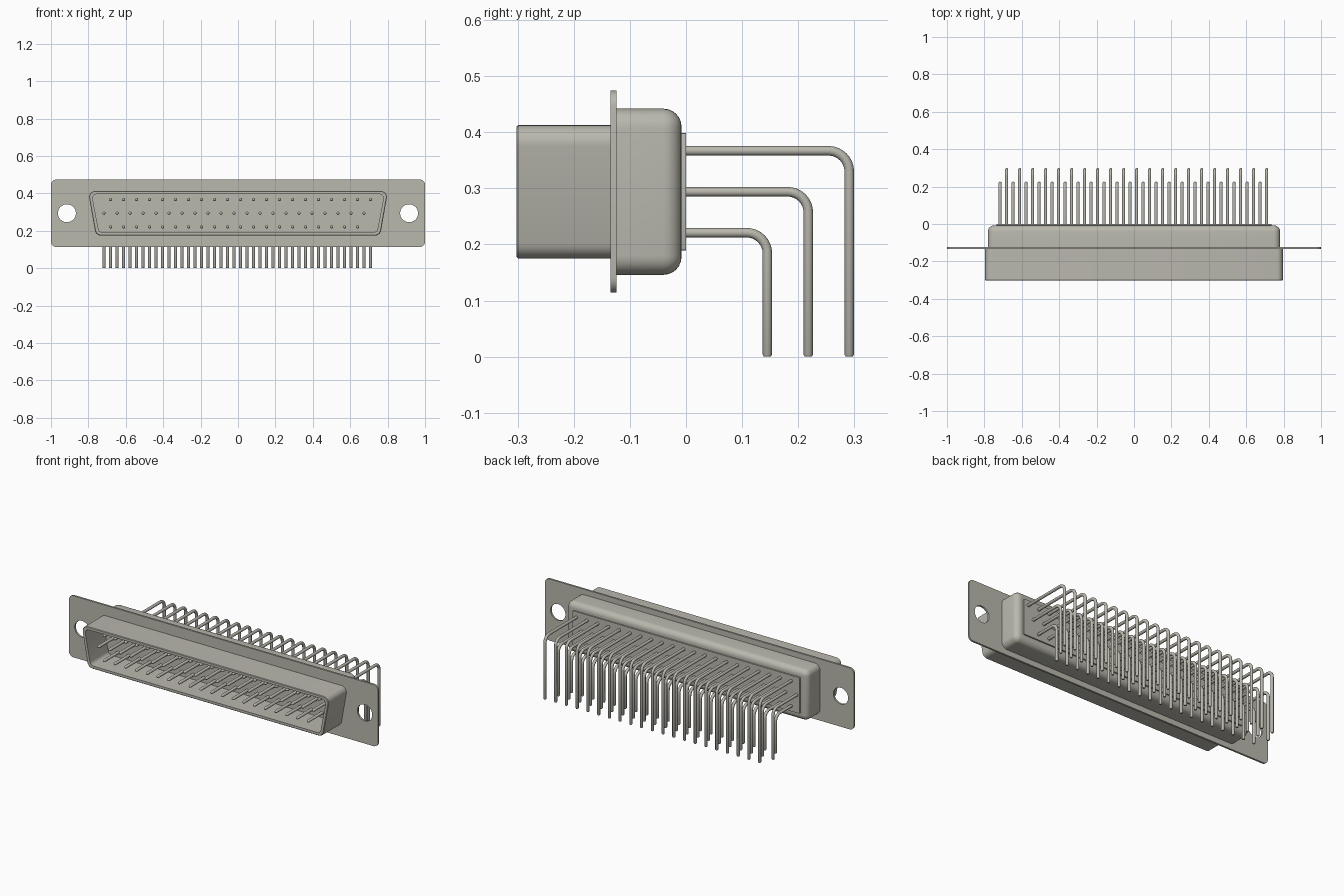
import bpy
import bmesh
from math import sin, cos, pi, radians
from mathutils import Vector

if "Cube" in bpy.data.objects:
    bpy.data.objects.remove(bpy.data.objects["Cube"], do_unlink=True)

COLOUR = (0.49, 0.48, 0.42, 1)
metal = bpy.data.materials.new("warm grey metal")
metal.use_nodes = True
metal.diffuse_color = COLOUR
metal.node_tree.nodes["Principled BSDF"].inputs["Base Color"].default_value = COLOUR

MID = 0.294  # height of the connector axis


def smooth(obj):
    bpy.ops.object.select_all(action="DESELECT")
    obj.select_set(True)
    bpy.context.view_layer.objects.active = obj
    bpy.ops.object.shade_smooth_by_angle(angle=radians(35))


def loft(name, loops, cap_start=True, cap_end=True):
    """Skin a list of equal-length closed loops of 3D points."""
    bm = bmesh.new()
    rings = [[bm.verts.new(p) for p in loop] for loop in loops]
    n = len(rings[0])
    for a, b in zip(rings, rings[1:]):
        for i in range(n):
            j = (i + 1) % n
            bm.faces.new((a[i], a[j], b[j], b[i]))
    if cap_start:
        bm.faces.new(rings[0])
    if cap_end:
        bm.faces.new(rings[-1])
    bmesh.ops.recalc_face_normals(bm, faces=bm.faces)
    mesh = bpy.data.meshes.new(name)
    bm.to_mesh(mesh)
    bm.free()
    mesh.materials.append(metal)
    obj = bpy.data.objects.new(name, mesh)
    bpy.context.collection.objects.link(obj)
    smooth(obj)
    return obj


def outline(top, bottom, half_height, radius, steps=6):
    """Rounded trapezoid as (x, z) points around the origin."""
    corners = [Vector(c) for c in ((top, half_height), (-top, half_height),
                                   (-bottom, -half_height), (bottom, -half_height))]
    points = []
    for i, c in enumerate(corners):
        a = (corners[i - 1] - c).normalized()
        b = (corners[(i + 1) % 4] - c).normalized()
        half = a.angle(b) / 2
        centre = c + (a + b).normalized() * radius / sin(half)
        start = c + a * radius / (sin(half) / cos(half)) - centre
        sweep = pi - 2 * half
        for k in range(steps + 1):
            t = sweep * k / steps
            points.append((centre.x + start.x * cos(t) - start.y * sin(t),
                           centre.y + start.x * sin(t) + start.y * cos(t)))
    return points


def at(points, y):
    return [(x, y, MID + z) for x, z in points]


# Hollow D-shaped front shell with an inner floor
outer = outline(0.802, 0.760, 0.119, 0.032)
lip = outline(0.799, 0.757, 0.116, 0.029)
inner = outline(0.782, 0.743, 0.102, 0.022)
loft("front_shell", [at(outer, -0.125), at(outer, -0.299), at(lip, -0.302),
                     at(inner, -0.302), at(inner, -0.125)], cap_start=False)

# Rear housing with a rounded back edge
R = 0.032
rings = [at(outline(0.781, 0.781, 0.148, 0.034), -0.125)]
for k in range(7):
    t = k / 6 * pi / 2
    d = R * (1 - cos(t))
    rings.append(at(outline(0.781 - d, 0.781 - d, 0.148 - d, 0.034 - d),
                    -0.008 - R + R * sin(t)))
loft("rear_housing", rings)

# Raised insulator plate the pins leave from
plate = outline(0.735, 0.735, 0.105, 0.004, 2)
loft("rear_insulator", [at(plate, -0.02), at(plate, 0)])

# Mounting flange with two round screw holes
curve = bpy.data.curves.new("mounting_flange", "CURVE")
curve.dimensions = "2D"
curve.fill_mode = "BOTH"
curve.extrude = 0.0055
shapes = [outline(1, 1, 0.18, 0.028)]
for side in (-1, 1):
    shapes.append([(side * 0.915 + 0.048 * cos(2 * pi * k / 40),
                    0.048 * sin(2 * pi * k / 40)) for k in range(40)])
for shape in shapes:
    spline = curve.splines.new("POLY")
    spline.points.add(len(shape) - 1)
    for point, (x, z) in zip(spline.points, shape):
        point.co = (x, z, 0, 1)
    spline.use_cyclic_u = True
curve.materials.append(metal)
flange = bpy.data.objects.new("mounting_flange", curve)
bpy.context.collection.objects.link(flange)
flange.location = (0, -0.129, MID)
flange.rotation_euler = (pi / 2, 0, 0)
bpy.ops.object.select_all(action="DESELECT")
flange.select_set(True)
bpy.context.view_layer.objects.active = flange
bpy.ops.object.convert(target="MESH")
smooth(bpy.context.view_layer.objects.active)

# Right-angle pins: front contact, bend, and tail, repeated along each row
PITCH = 0.0695
PIN = 0.0085
BEND = 0.037


def pin_row(name, first_x, count, z, tail_y):
    # Path stations: y, z, direction angle, radius
    path = [(-0.272, z, 0, 0.002), (-0.270, z, 0, 0.005),
            (-0.265, z, 0, 0.0075), (-0.26, z, 0, PIN)]
    for k in range(9):
        t = k / 8 * pi / 2
        path.append((tail_y - BEND + BEND * sin(t), z - BEND + BEND * cos(t), t, PIN))
    path += [(tail_y, 0.004, pi / 2, PIN), (tail_y, 0, pi / 2, 0.006)]
    loops = []
    for y, h, t, r in path:
        loops.append([(first_x + r * cos(a), y + r * sin(a) * sin(t), h + r * sin(a) * cos(t))
                      for a in (2 * pi * k / 12 for k in range(12))])
    row = loft(name, loops)
    array = row.modifiers.new("repeat", "ARRAY")
    array.count = count
    array.use_relative_offset = False
    array.use_constant_offset = True
    array.constant_offset_displace = (PITCH, 0, 0)


pin_row("top_pin_row", -0.681, 21, MID + 0.073, 0.291)
pin_row("middle_pin_row", -0.716, 21, MID, 0.218)
pin_row("bottom_pin_row", -0.681, 20, MID - 0.073, 0.145)
